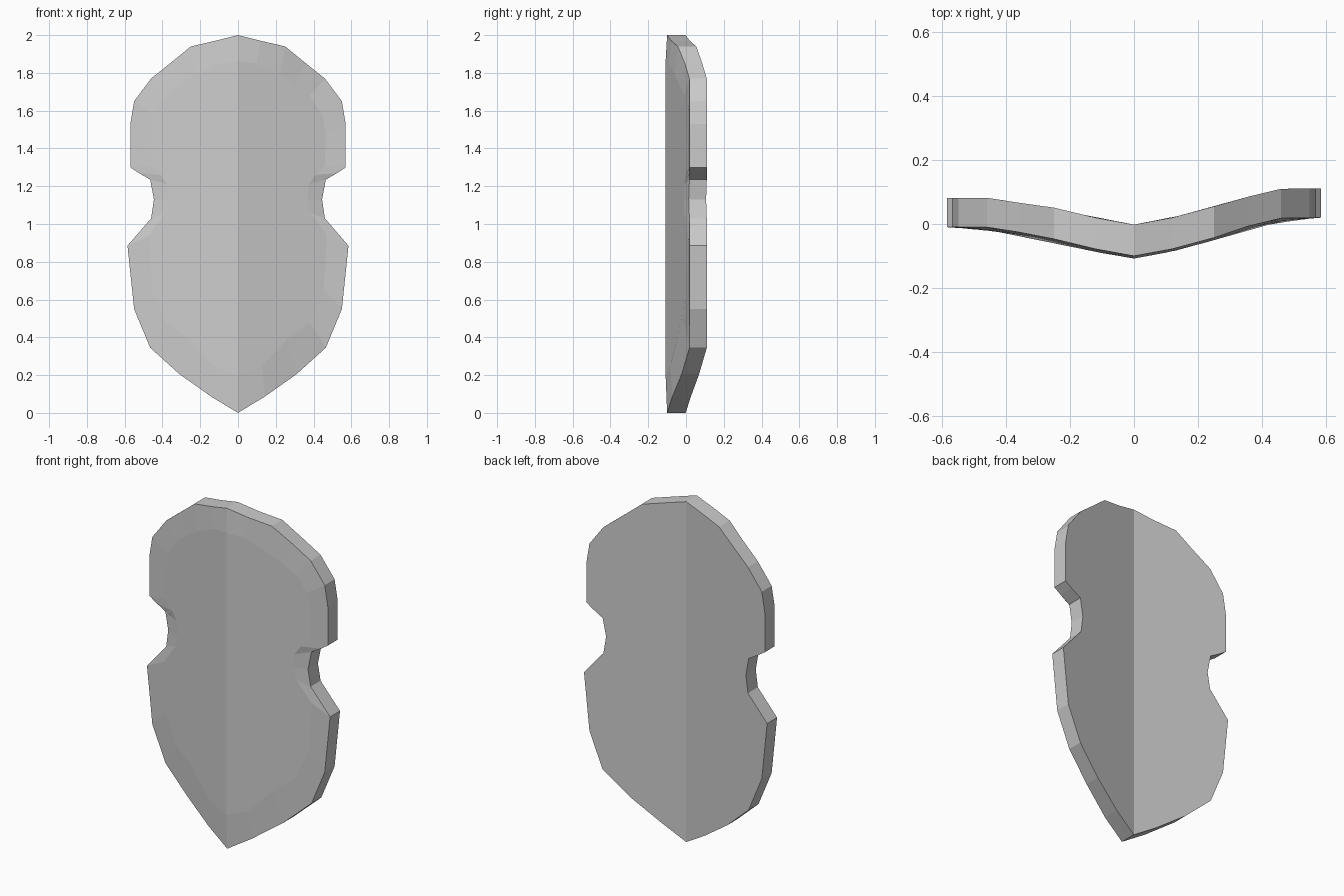
import bpy, bmesh

if "Cube" in bpy.data.objects:
    bpy.data.objects.remove(bpy.data.objects["Cube"])

# Right half, top to bottom: outer rim (x, z) and inner edge of the bevel (x, z)
PAIRS = [
    (0, 2.0, 0, 1.86), (.12, 1.97, .10, 1.85), (.25, 1.94, .22, 1.79),
    (.36, 1.85, .30, 1.74), (.46, 1.77, .38, 1.68), (.55, 1.65, .445, 1.58),
    (.57, 1.53, .465, 1.47), (.57, 1.30, .46, 1.31), (.525, 1.27, .41, 1.26),
    (.465, 1.235, .375, 1.21), (.445, 1.13, .365, 1.13), (.46, 1.03, .385, 1.06),
    (.585, .885, .47, .94), (.55, .55, .455, .65), (.465, .345, .38, .48),
    (.31, .205, .26, .39), (.14, .085, .13, .25), (0, 0, 0, .20),
]
# Depth of the front surface across the bent body (x, y)
BEND = [(-.6, -.01), (-.46, -.01), (-.3, -.035), (-.1, -.083), (0, -.1),
        (.12, -.078), (.25, -.043), (.36, -.006), (.46, .018), (.6, .02)]
THICK = 0.092


def depth(x):
    for (x0, y0), (x1, y1) in zip(BEND, BEND[1:]):
        if x <= x1:
            return y0 + (y1 - y0) * (x - x0) / (x1 - x0)
    return BEND[-1][1]


bm = bmesh.new()
cache = {}


def vert(x, y, z):
    key = (round(x, 4), round(y, 4), round(z, 4))
    if key not in cache:
        cache[key] = bm.verts.new(key)
    return cache[key]


# Each half: raised front panel, bevelled rim, side wall and back panel
for side in (1, -1):
    outer, inner, back = [], [], []
    for ox, oz, ix, iz in PAIRS:
        ox, ix = ox * side, ix * side
        outer.append(vert(ox, depth(ox), oz))
        inner.append(vert(ix, depth(ix) - .008, iz))
        back.append(vert(ox, depth(ox) + THICK + .006 * (abs(ox) < .3), oz))
    bm.faces.new(inner)
    bm.faces.new(back)
    for i in range(len(PAIRS) - 1):
        bm.faces.new((outer[i], outer[i + 1], inner[i + 1], inner[i]))
        bm.faces.new((outer[i], back[i], back[i + 1], outer[i + 1]))

bmesh.ops.recalc_face_normals(bm, faces=bm.faces)
mesh = bpy.data.meshes.new("shield")
bm.to_mesh(mesh)
bm.free()
bpy.context.collection.objects.link(bpy.data.objects.new("shield", mesh))
